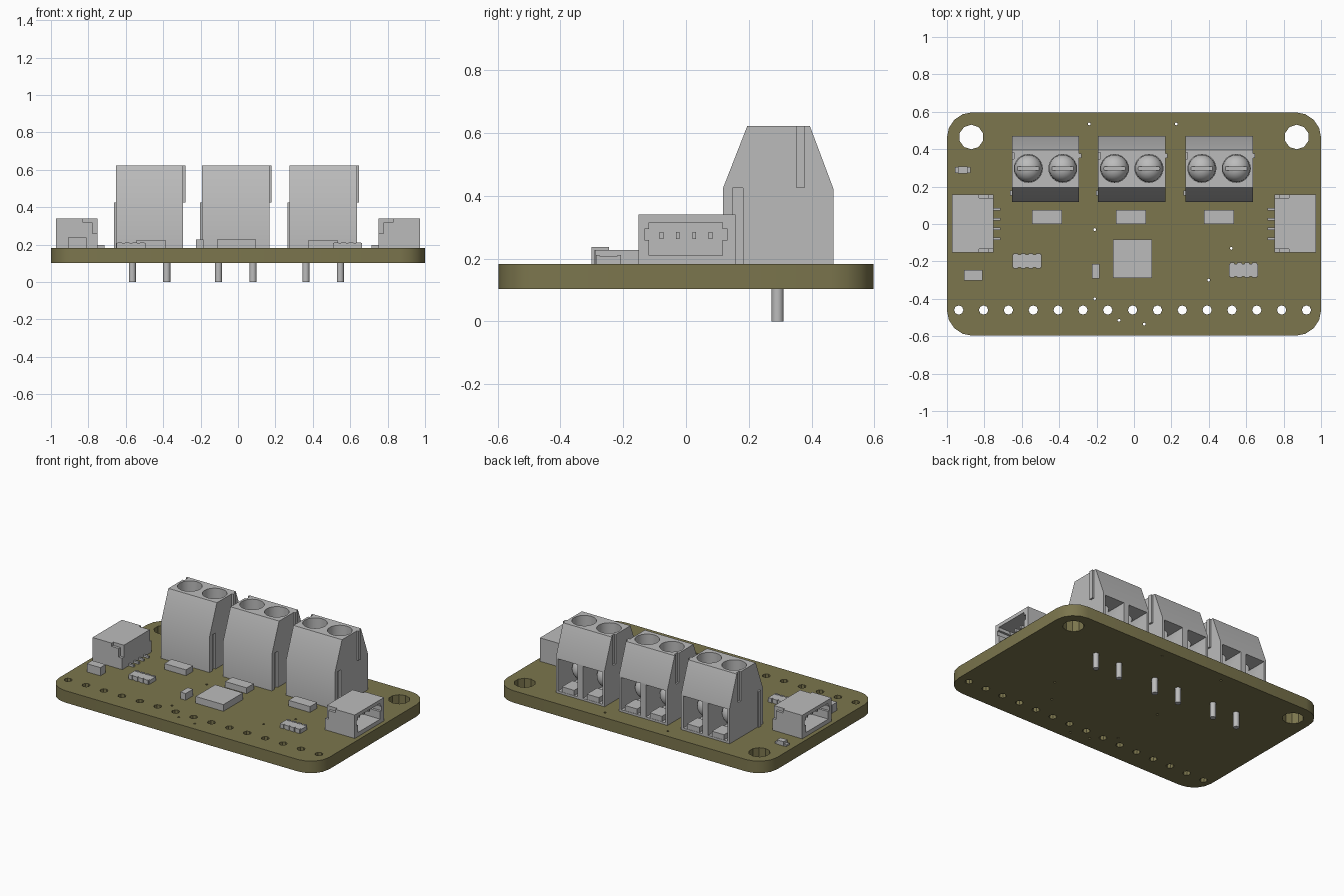
import bpy, bmesh, math
from mathutils import Matrix, Vector

if "Cube" in bpy.data.objects:
    bpy.data.objects.remove(bpy.data.objects["Cube"], do_unlink=True)


def material(name, rgb):
    m = bpy.data.materials.new(name)
    m.use_nodes = True
    m.diffuse_color = (*rgb, 1)
    m.node_tree.nodes["Principled BSDF"].inputs["Base Color"].default_value = (*rgb, 1)
    return m


OLIVE = material("olive board", (0.2, 0.18, 0.075))
GREY = material("component grey", (0.5, 0.5, 0.5))


def add_box(bm, x0, x1, y0, y1, z0, z1):
    lo, hi = Vector((min(x0, x1), y0, z0)), Vector((max(x0, x1), y1, z1))
    mat = Matrix.Translation((lo + hi) / 2) @ Matrix.Diagonal((*(hi - lo), 1))
    bmesh.ops.create_cube(bm, size=1, matrix=mat)


def add_cylinder(bm, x, y, z0, z1, r, sides):
    bmesh.ops.create_cone(bm, cap_ends=True, segments=sides, radius1=r, radius2=r,
                          depth=z1 - z0, matrix=Matrix.Translation((x, y, (z0 + z1) / 2)))


def add_prism(bm, points, direction):
    face = bm.faces.new([bm.verts.new(p) for p in points])
    new = bmesh.ops.extrude_face_region(bm, geom=[face])["geom"]
    bmesh.ops.translate(bm, vec=direction, verts=[g for g in new if isinstance(g, bmesh.types.BMVert)])
    bmesh.ops.recalc_face_normals(bm, faces=bm.faces)


def finish(bm, name, mat=GREY, smooth=False):
    mesh = bpy.data.meshes.new(name)
    bm.to_mesh(mesh)
    bm.free()
    mesh.materials.append(mat)
    ob = bpy.data.objects.new(name, mesh)
    bpy.context.collection.objects.link(ob)
    if smooth:
        shade(ob)
    return ob


def shade(ob):
    bpy.ops.object.select_all(action="DESELECT")
    ob.select_set(True)
    bpy.context.view_layer.objects.active = ob
    bpy.ops.object.shade_smooth_by_angle(angle=math.radians(35))


def cut(ob, bm):
    """Subtract the shapes in bm from ob and drop the cutter."""
    cutter = finish(bm, "cutter", ob.data.materials[0])
    mod = ob.modifiers.new("cut", "BOOLEAN")
    mod.operation, mod.solver, mod.object = "DIFFERENCE", "EXACT", cutter
    bpy.context.view_layer.objects.active = ob
    bpy.ops.object.modifier_apply(modifier=mod.name)
    bpy.data.objects.remove(cutter, do_unlink=True)


BOTTOM, TOP = 0.103, 0.183

# Circuit board with rounded corners and drilled holes
bm = bmesh.new()
add_box(bm, -1, 1, -0.597, 0.597, BOTTOM, TOP)
corners = [e for e in bm.edges if abs(e.verts[0].co.z - e.verts[1].co.z) > 0.01]
bmesh.ops.bevel(bm, geom=corners, offset=0.135, segments=4, profile=0.5, affect="EDGES")
board = finish(bm, "circuit_board", OLIVE)
holes = bmesh.new()
for x in (-0.87, 0.87):
    add_cylinder(holes, x, 0.465, 0, 0.3, 0.066, 10)
for i in range(15):
    add_cylinder(holes, -0.937 + i * 0.1328, -0.46, 0, 0.3, 0.025, 8)
vias = [(-0.24, 0.535), (0.225, 0.535), (-0.21, -0.03), (0.52, -0.13),
        (0.4, -0.3), (-0.21, -0.4), (-0.08, -0.515), (0.055, -0.535)]
for x, y in vias:
    add_cylinder(holes, x, y, 0, 0.3, 0.008, 6)
cut(board, holes)
shade(board)


def terminal_block(cx, name):
    left, right = cx - 0.18, cx + 0.18
    poles = (cx - 0.092, cx + 0.092)
    # Housing with sloped shoulders
    bm = bmesh.new()
    profile = [(0.118, TOP), (0.118, 0.425), (0.195, 0.622),
               (0.395, 0.622), (0.47, 0.422), (0.47, TOP)]
    add_prism(bm, [(left, y, z) for y, z in profile], (right - left, 0, 0))
    body = finish(bm, name + "_housing")
    # Wire openings at the back and interlocking grooves
    bm = bmesh.new()
    for x in poles:
        add_box(bm, x - 0.072, x + 0.072, 0.21, 0.6, 0.197, 0.412)
    add_box(bm, right - 0.012, right + 0.1, 0.148, 0.182, 0.1, 0.425)
    add_box(bm, left - 0.1, left + 0.012, 0.348, 0.382, 0.425, 0.7)
    cut(body, bm)
    # Screw wells
    bm = bmesh.new()
    for x in poles:
        add_cylinder(bm, x, 0.297, 0.39, 0.8, 0.075, 32)
    cut(body, bm)
    shade(body)
    # Interlocking ribs
    bm = bmesh.new()
    add_box(bm, right, right + 0.012, 0.352, 0.378, 0.425, 0.622)
    add_box(bm, left - 0.01, left, 0.152, 0.178, TOP, 0.425)
    finish(bm, name + "_ribs")
    # Ledges in the openings
    bm = bmesh.new()
    for x in poles:
        add_box(bm, x - 0.045, x + 0.045, 0.36, 0.468, 0.19, 0.232)
    finish(bm, name + "_ledges")
    # Slotted domed screws
    bm = bmesh.new()
    for x in poles:
        bmesh.ops.create_uvsphere(bm, u_segments=24, v_segments=12, radius=0.074,
                                  matrix=Matrix.Translation((x, 0.297, 0.3)))
    screws = finish(bm, name + "_screws")
    bm = bmesh.new()
    for x in poles:
        add_box(bm, x - 0.085, x + 0.085, 0.286, 0.308, 0.345, 0.5)
    cut(screws, bm)
    shade(screws)
    # Solder pins
    bm = bmesh.new()
    for x in poles:
        add_cylinder(bm, x, 0.292, 0, 0.24, 0.019, 16)
    finish(bm, name + "_pins", smooth=True)


for cx, side in ((-0.473, "right"), (-0.012, "middle"), (0.455, "left")):
    terminal_block(cx, side + "_terminal")


def side_connector(s, name):
    # Shell, open towards the board edge
    bm = bmesh.new()
    add_box(bm, s * 0.752, s * 0.972, -0.152, 0.158, TOP, 0.34)
    shell = finish(bm, name + "_shell")
    bm = bmesh.new()
    yz = [(-0.118, 0.21), (0.117, 0.21), (0.117, 0.26), (0.133, 0.26), (0.133, 0.295), (0.117, 0.295),
          (0.117, 0.316), (-0.118, 0.316), (-0.118, 0.295), (-0.133, 0.295), (-0.133, 0.26), (-0.118, 0.26)]
    add_prism(bm, [(s * 0.8, y, z) for y, z in yz], (s * 0.3, 0, 0))
    cut(shell, bm)
    # Stepped inner corners
    for depth, z in ((0.83, 0.318), (0.778, 0.26)):
        bm = bmesh.new()
        add_box(bm, s * 0.7, s * depth, -0.3, -0.134, z, 0.5)
        add_box(bm, s * 0.7, s * depth, 0.14, 0.3, z, 0.5)
        cut(shell, bm)
    # Contacts inside and leads behind
    bm = bmesh.new()
    for i in range(4):
        y = -0.078 + i * 0.052
        add_box(bm, s * 0.79, s * 0.92, y - 0.006, y + 0.006, 0.262, 0.285)
        add_box(bm, s * 0.715, s * 0.76, y - 0.007, y + 0.007, TOP, 0.197)
    finish(bm, name + "_contacts")


side_connector(-1, "right_connector")
side_connector(1, "left_connector")

# Plain surface parts: name, centre x, centre y, width, depth, top
parts = [("right_capacitor", -0.465, 0.037, 0.16, 0.076, 0.222),
         ("middle_capacitor", -0.015, 0.037, 0.16, 0.076, 0.222),
         ("left_capacitor", 0.455, 0.037, 0.16, 0.076, 0.222),
         ("main_chip", -0.008, -0.187, 0.206, 0.206, 0.228),
         ("small_capacitor", -0.204, -0.252, 0.04, 0.078, 0.228),
         ("corner_capacitor", -0.86, -0.273, 0.1, 0.056, 0.238)]
for name, x, y, w, d, top in parts:
    bm = bmesh.new()
    add_box(bm, x - w / 2, x + w / 2, y - d / 2, y + d / 2, TOP, top)
    finish(bm, name)

# Resistor packs with notched long sides
for name, x, y in (("right_resistor_pack", -0.572, -0.198), ("left_resistor_pack", 0.585, -0.247)):
    bm = bmesh.new()
    add_box(bm, x - 0.077, x + 0.077, y - 0.034, y + 0.034, TOP, 0.209)
    for i in range(4):
        for s in (-1, 1):
            px, py = x - 0.06 + i * 0.04, y + s * 0.034
            add_box(bm, px - 0.013, px + 0.013, py - 0.006, py + 0.006, TOP, 0.212)
    finish(bm, name)

# Indicator lamp with end pads
bm = bmesh.new()
add_box(bm, -0.957, -0.873, 0.272, 0.306, TOP, 0.195)
add_box(bm, -0.94, -0.89, 0.27, 0.308, TOP, 0.212)
finish(bm, "indicator_lamp")
